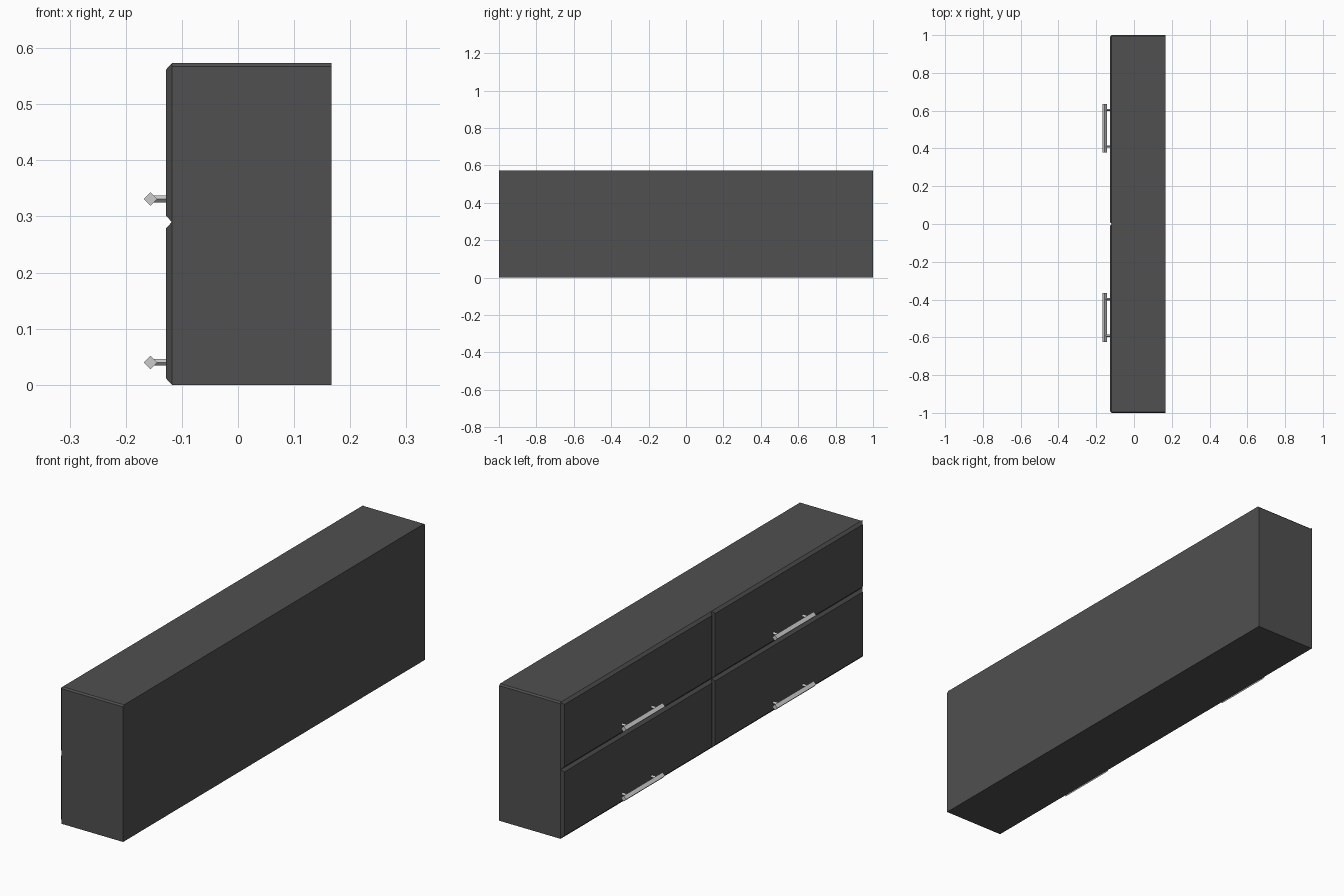
import bpy, bmesh, math
from mathutils import Matrix

if "Cube" in bpy.data.objects:
    bpy.data.objects.remove(bpy.data.objects["Cube"])

dark = bpy.data.materials.new("dark_finish")
dark.diffuse_color = (0.08, 0.08, 0.08, 1)
dark.use_nodes = True
dark.node_tree.nodes["Principled BSDF"].inputs["Base Color"].default_value = dark.diffuse_color

X_FRONT, X_BACK, X_DOOR = -0.118, 0.167, -0.128
HEIGHT, SPLIT = 0.573, 0.29


def finish(name, bm, mat=None):
    bmesh.ops.recalc_face_normals(bm, faces=bm.faces)
    mesh = bpy.data.meshes.new(name)
    bm.to_mesh(mesh)
    bm.free()
    if mat:
        mesh.materials.append(mat)
    ob = bpy.data.objects.new(name, mesh)
    bpy.context.collection.objects.link(ob)
    return ob


def box(x0, x1, y0, y1, z0, z1):
    bm = bmesh.new()
    bmesh.ops.create_cube(bm, size=1)
    for v in bm.verts:
        v.co.x = x1 if v.co.x > 0 else x0
        v.co.y = y1 if v.co.y > 0 else y0
        v.co.z = z1 if v.co.z > 0 else z0
    return bm


def drawer_front(name, y0, y1, z0, z1, inset=0.011):
    # slab whose outer face is inset, giving chamfered edges
    bm = box(X_DOOR, X_FRONT, y0, y1, z0, z1)
    for v in bm.verts:
        if v.co.x < (X_DOOR + X_FRONT) / 2:
            v.co.y += inset if v.co.y < (y0 + y1) / 2 else -inset
            v.co.z += inset if v.co.z < (z0 + z1) / 2 else -inset
    finish(name, bm, dark)


def rod(bm, radius, length, axis, centre):
    # four-sided diamond rod
    turn = Matrix.Rotation(math.pi / 2, 4, 'X' if axis == 'Y' else 'Y')
    bmesh.ops.create_cone(bm, cap_ends=True, segments=4, radius1=radius,
                          radius2=radius, depth=length,
                          matrix=Matrix.Translation(centre) @ turn)


def handle(name, y, z):
    bm = bmesh.new()
    rod(bm, 0.012, 0.258, 'Y', (-0.156, y, z))
    for s in (-1, 1):
        rod(bm, 0.006, 0.03, 'X', (-0.141, y + s * 0.097, z))
    finish(name, bm)


# Cabinet body with small chamfers on the two top end edges
body = box(X_FRONT, X_BACK, -1, 1, 0, HEIGHT)
top_ends = [e for e in body.edges
            if all(v.co.z > 0.5 for v in e.verts)
            and abs(e.verts[0].co.y - e.verts[1].co.y) < 0.01]
bmesh.ops.bevel(body, geom=top_ends, offset=0.006, segments=1, affect='EDGES')
finish("cabinet_body", body, dark)

# Four drawer fronts, each with a bar handle near its lower edge
for row, z0, z1, hz in (("lower", 0, SPLIT, 0.04), ("upper", SPLIT, HEIGHT, 0.331)):
    for side, y0, y1, hy in (("near", -1, 0, -0.495), ("far", 0, 1, 0.507)):
        drawer_front(f"drawer_front_{row}_{side}", y0, y1, z0, z1)
        handle(f"handle_{row}_{side}", hy, hz)
